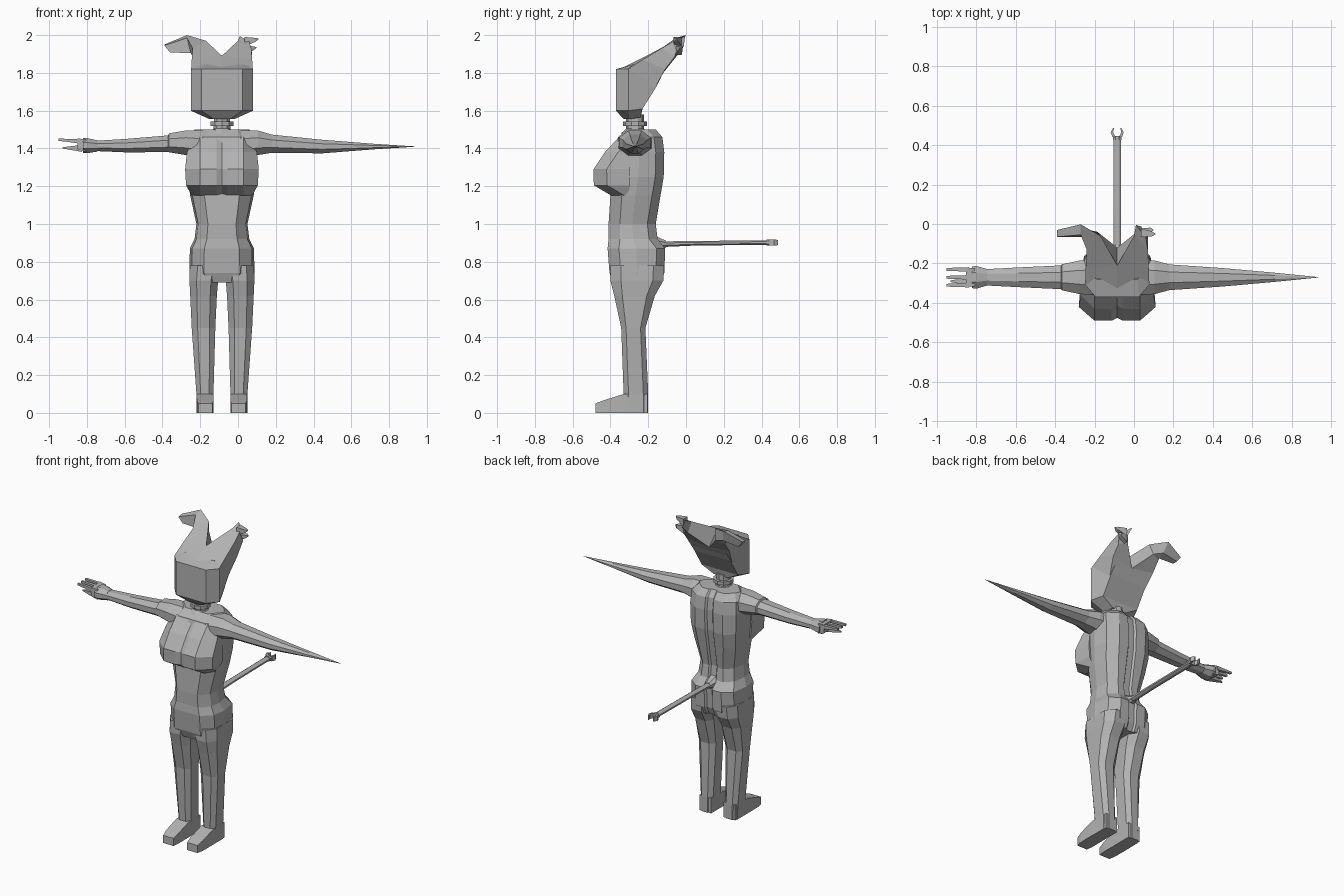
import bpy, bmesh, math
from mathutils import Vector

CX = -0.085  # body centre line

grey = bpy.data.materials.new("plain grey")
grey.diffuse_color = (0.45, 0.45, 0.45, 1)


def loft(name, rings):
    """Skin a list of equal-length point rings, closing both ends."""
    bm = bmesh.new()
    vs = [[bm.verts.new((p[0] + CX, p[1], p[2])) for p in r] for r in rings]
    n = len(rings[0])
    for a, b in zip(vs, vs[1:]):
        for i in range(n):
            j = (i + 1) % n
            bm.faces.new((a[i], a[j], b[j], b[i]))
    bm.faces.new(vs[0])
    bm.faces.new(vs[-1])
    bmesh.ops.recalc_face_normals(bm, faces=bm.faces)
    me = bpy.data.meshes.new(name)
    bm.to_mesh(me)
    bm.free()
    me.materials.append(grey)
    ob = bpy.data.objects.new(name, me)
    bpy.context.collection.objects.link(ob)
    return ob


def tube(name, axis, stations, sides=8):
    """Stations: (position, u, v, half_u, half_v) along axis x, y or z."""
    rings = []
    for t, u, v, ru, rv in stations:
        ring = []
        for i in range(sides):
            a = 2 * math.pi * (i + 0.5) / sides
            k = 1 / math.cos(math.pi / sides)
            pu, pv = u + ru * k * math.cos(a), v + rv * k * math.sin(a)
            ring.append({'x': (t, pu, pv), 'y': (pu, t, pv), 'z': (pu, pv, t)}[axis])
        rings.append(ring)
    return loft(name, rings)


def flip(rings, s):
    return [[(p[0] * s, p[1], p[2]) for p in r] for r in rings]


# torso with a spine groove: z, half width, front y, back y
torso = []
for z, w, f, b in [(0.69, .155, -.385, -.135), (0.74, .172, -.405, -.115), (0.87, .17, -.415, -.11),
                   (0.92, .145, -.41, -.15), (1.0, .135, -.41, -.16), (1.15, .168, -.40, -.135),
                   (1.25, .182, -.39, -.118), (1.38, .185, -.38, -.115), (1.46, .18, -.36, -.125),
                   (1.5, .145, -.31, -.16)]:
    h = [(.55 * w, f), (.93 * w, f + .06), (w, (f + b) / 2), (.9 * w, b - .045), (.55 * w, b), (.03, b), (.02, b - .012)]
    torso.append([(x, y, z) for x, y in h] + [(-x, y, z) for x, y in reversed(h)])
loft("torso", torso)

# chest halves
for s, side in ((1, "left"), (-1, "right")):
    rings = []
    for z, f, o in [(1.15, -.395, .16), (1.205, -.488, .19), (1.29, -.49, .195), (1.38, -.43, .185), (1.46, -.355, .15)]:
        rings.append([(0, -.3, z), (0, f + .015, z), (.03, f, z), (.115, f, z), (o, f + .07, z), (o - .01, -.3, z)])
    loft("chest_" + side, flip(rings, s))

# legs: z, inner x, outer x, front y, back y
for s, side in ((1, "left"), (-1, "right")):
    rings = []
    for z, i, o, f, b in [(0.0, .045, .133, -.33, -.2), (0.1, .045, .135, -.33, -.2), (0.45, .035, .16, -.343, -.215),
                          (0.62, .027, .168, -.38, -.165), (0.70, .02, .172, -.4, -.12), (0.78, .004, .17, -.4, -.115)]:
        c, d = .25 * (o - i), .2 * (b - f)
        rings.append([(x, y, z) for x, y in [(i + c, f), (o - c, f), (o, f + d), (o, b - d),
                                             (o - c, b), (i + c, b), (i, b - d), (i, f + d)]])
    loft("leg_" + side, flip(rings, s))
    foot = [[(i, y, 0), (o, y, 0), (o, y, z), (i, y, z)] for y, i, o, z in
            [(-.48, .05, .125, .05), (-.44, .045, .133, .065), (-.33, .045, .134, .1), (-.205, .045, .13, .1)]]
    loft("foot_" + side, flip(foot, s))

# neck with collar ring
tube("neck", 'z', [(1.48, 0, -.27, .065, .07), (1.505, 0, -.27, .045, .045), (1.58, 0, -.27, .04, .045)], 10)
tube("neck_ring", 'z', [(1.52, 0, -.27, .06, .06), (1.542, 0, -.27, .06, .06)], 10)

# head block with chamfered front corners: front, chamfer, back
def head_ring(w, zf, zb, f, c, b):
    h = [(.66 * w, f, zf), (w, c, zf), (.8 * w, b, zb)]
    return h + [(-x, y, z) for x, y, z in reversed(h)]

loft("head", [head_ring(.065, 1.555, 1.565, -.33, -.3, -.24),
              head_ring(.165, 1.6, 1.61, -.37, -.305, -.23),
              head_ring(.165, 1.82, 1.73, -.37, -.305, -.155),
              head_ring(.155, 1.845, 1.78, -.28, -.25, -.13)])

# swept horns: shared base, then a drooping tip or a torn tip
base = [[(-.163, -.31, 1.82), (0, -.35, 1.82), (0, -.17, 1.71), (-.135, -.165, 1.72)],
        [(-.16, -.23, 1.87), (0, -.21, 1.89), (0, -.12, 1.80), (-.155, -.11, 1.82)],
        [(-.155, -.13, 1.93), (-.085, -.06, 1.97), (-.1, -.04, 1.9), (-.155, -.06, 1.885)]]
loft("horn_drooping", base + [
    [(-.185, -.055, 1.985), (-.185, -.002, 2.0), (-.165, -.025, 1.925), (-.165, -.065, 1.905)],
    [(-.305, -.065, 1.945), (-.305, -.03, 1.95), (-.275, -.03, 1.91), (-.275, -.062, 1.908)]])
loft("horn_torn", flip(base, -1) + [
    [(.145, -.07, 1.965), (.095, -.005, 1.995), (.12, -.012, 1.94), (.16, -.055, 1.905)]])
for i, (x, y, z) in enumerate([(.193, -.05, 1.98), (.183, -.03, 1.935)]):
    tube("torn_tip_%d" % i, 'x', [(.12, -.045, z - .015, .022, .025), (x - .015, y, z - .005, .012, .01),
                                  (x, y, z, .002, .002)], 4)

# pointed arm without a hand
tube("arm_pointed", 'x', [(.1, -.27, 1.42, .09, .075), (.19, -.27, 1.43, .085, .065), (.265, -.27, 1.425, .065, .048),
                          (.53, -.27, 1.41, .047, .036), (.8, -.27, 1.41, .023, .015), (1.02, -.27, 1.41, .001, .001)])

# arm with sleeve edge, wrist cuff and hand
tube("arm_with_hand", 'x', [(-.1, -.27, 1.42, .09, .075), (-.19, -.27, 1.43, .085, .065), (-.28, -.27, 1.43, .066, .05),
                            (-.285, -.27, 1.425, .06, .044), (-.5, -.27, 1.415, .05, .036), (-.69, -.27, 1.413, .04, .026)])
tube("wrist_cuff", 'x', [(-.66, -.27, 1.413, .042, .03), (-.715, -.27, 1.415, .058, .04), (-.735, -.27, 1.415, .055, .04)])
tube("palm", 'x', [(-.72, -.27, 1.415, .045, .033), (-.765, -.27, 1.425, .048, .028)], 4)
for i, y in enumerate((-.23, -.27, -.31)):
    tube("finger_%d" % i, 'x', [(-.75, y, 1.437, .011, .012), (-.82, y, 1.443, .009, .008),
                                (-.865, y, 1.446, .007, .006)], 4)
tube("thumb", 'x', [(-.74, -.29, 1.40, .02, .018), (-.8, -.29, 1.402, .012, .01), (-.845, -.29, 1.403, .004, .003)], 4)

# tail with socket and small pincer
tube("tail_socket", 'y', [(-.17, 0, .9, .045, .04), (-.105, 0, .893, .022, .018)])
tube("tail", 'y', [(-.13, 0, .893, .02, .015), (.05, 0, .898, .019, .012), (.435, 0, .902, .019, .012)])
tube("tail_tip", 'y', [(.425, 0, .902, .022, .017), (.447, 0, .902, .022, .017)])
for s in (1, -1):
    tube("tail_claw", 'y', [(.44, s * .016, .902, .008, .016), (.465, s * .027, .902, .006, .016),
                            (.487, s * .018, .902, .003, .014)], 4)
